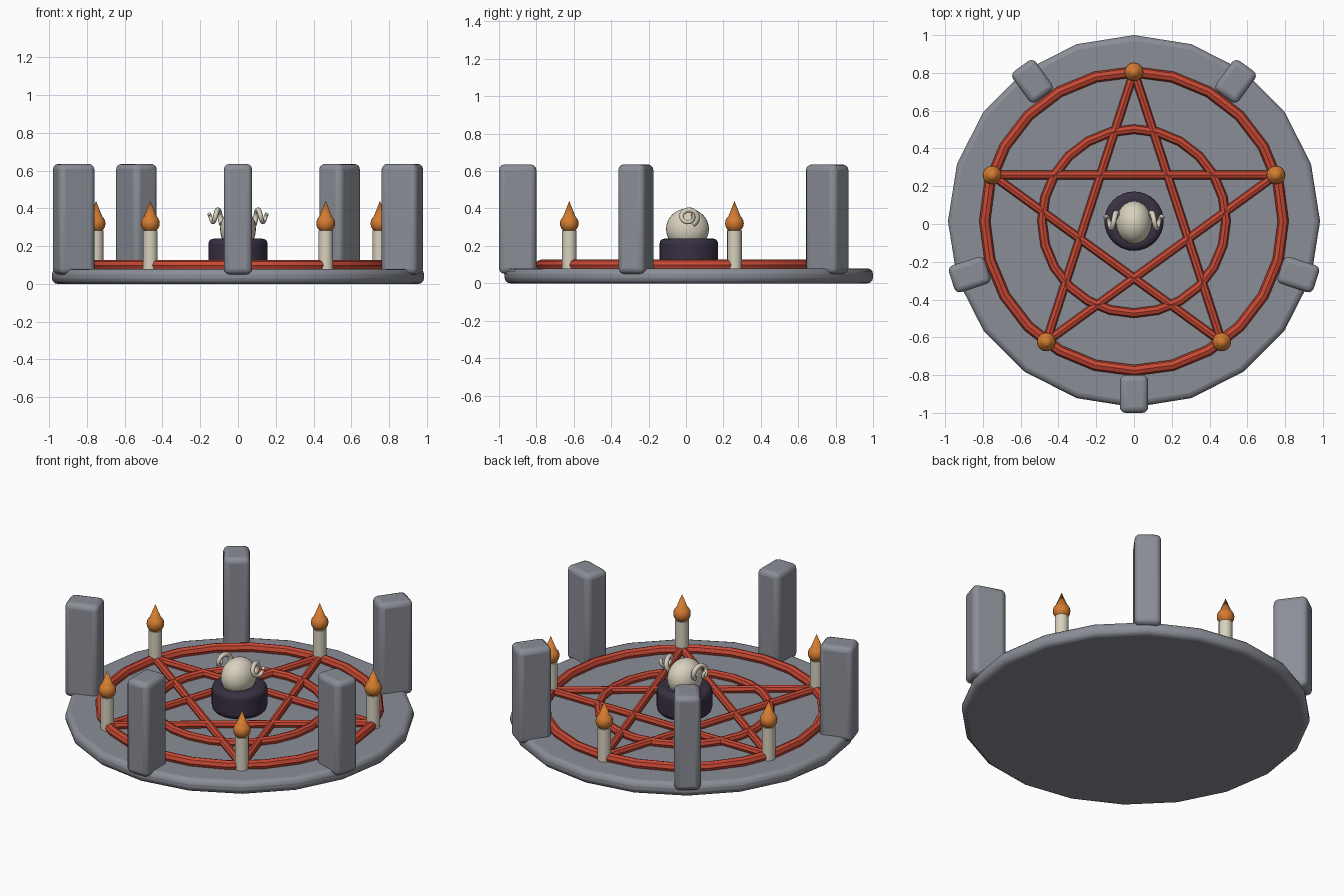
import bpy
from math import sin, cos, pi, radians
from mathutils import Vector

if "Cube" in bpy.data.objects:
    bpy.data.objects.remove(bpy.data.objects["Cube"])

CY = 0.015  # y of the circle's centre


def material(name, rgb):
    m = bpy.data.materials.new(name)
    m.use_nodes = True
    m.diffuse_color = (*rgb, 1)
    m.node_tree.nodes["Principled BSDF"].inputs["Base Color"].default_value = (*rgb, 1)
    return m


stone = material("grey stone", (0.26, 0.27, 0.31))
red = material("red paint", (0.58, 0.065, 0.035))
bone = material("bone and wax", (0.69, 0.64, 0.52))
dark = material("dark purple", (0.04, 0.03, 0.055))
orange = material("flame orange", (0.65, 0.2, 0.03))


def finish(name, mat, bevel=0, segments=3):
    o = bpy.context.object
    o.name = name
    o.data.materials.append(mat)
    if bevel:
        bpy.ops.object.transform_apply(location=False, rotation=False, scale=True)
        b = o.modifiers.new("Bevel", "BEVEL")
        b.width, b.segments = bevel, segments
        b.limit_method = "ANGLE"
    bpy.ops.object.shade_smooth_by_angle(angle=radians(35))
    return o


def cylinder(name, mat, r, z0, z1, x=0, y=CY, sides=24, bevel=0, turn=0):
    bpy.ops.mesh.primitive_cylinder_add(vertices=sides, radius=r, depth=z1 - z0,
                                        location=(x, y, (z0 + z1) / 2), rotation=(0, 0, turn))
    return finish(name, mat, bevel)


def polar(r, degrees):
    a = radians(degrees)
    return r * cos(a), CY + r * sin(a)


# Stone floor
cylinder("floor_slab", stone, 0.985, 0, 0.08, sides=20, bevel=0.03)

# Standing stones
for i in range(5):
    a = -90 + 72 * i
    x, y = polar(0.915, a)
    bpy.ops.mesh.primitive_cube_add(size=1, location=(x, y, 0.343), rotation=(0, 0, radians(a)))
    bpy.context.object.scale = (0.2, 0.15, 0.585)
    finish(f"standing_stone_{i + 1}", stone, 0.03)

# Red rings
for name, r, t in (("outer_ring", 0.79, 0.029), ("inner_ring", 0.487, 0.025)):
    bpy.ops.mesh.primitive_torus_add(major_radius=r, minor_radius=t, major_segments=24,
                                     minor_segments=8, location=(0, CY, 0.098))
    finish(name, red)

# Star bars and candles
tips = [Vector((*polar(0.79, 90 + 72 * i), 0.1)) for i in range(5)]
for i, p in enumerate(tips):
    q = tips[(i + 2) % 5]
    bpy.ops.mesh.primitive_cylinder_add(vertices=8, radius=0.023, depth=(q - p).length,
                                        location=(p + q) / 2)
    bpy.context.object.rotation_euler = (q - p).to_track_quat("Z", "Y").to_euler()
    finish(f"star_bar_{i + 1}", red)
    cylinder(f"candle_{i + 1}", bone, 0.039, 0.08, 0.282, p.x, p.y, 16)
    bpy.ops.mesh.primitive_uv_sphere_add(segments=16, ring_count=10, radius=0.05,
                                         location=(p.x, p.y, 0.32))
    finish(f"flame_base_{i + 1}", orange)
    bpy.ops.mesh.primitive_cone_add(vertices=12, radius1=0.04, depth=0.1,
                                    location=(p.x, p.y, 0.39))
    finish(f"flame_tip_{i + 1}", orange)

# Pedestal and skull
cylinder("pedestal", dark, 0.157, 0.08, 0.24, sides=32, bevel=0.03)
bpy.ops.mesh.primitive_uv_sphere_add(segments=24, ring_count=16, radius=1, location=(0, CY - 0.007, 0.29))
bpy.context.object.scale = (0.095, 0.115, 0.11)
finish("skull", bone)

# Curled horns
for side, label in ((1, "left"), (-1, "right")):
    curve = bpy.data.curves.new(f"{label}_horn", "CURVE")
    curve.dimensions = "3D"
    curve.bevel_depth, curve.bevel_resolution = 0.015, 2
    curve.use_fill_caps = True
    line = curve.splines.new("POLY")
    count = 26
    line.points.add(count - 1)
    for i, pt in enumerate(line.points):
        t = i / (count - 1)
        a = -0.35 * pi + 2.6 * pi * t
        k = 1 - 0.5 * t
        pt.co = (side * (0.085 + 0.068 * t), 0.013 + 0.05 * k * cos(a), 0.355 + 0.044 * k * sin(a), 1)
        pt.radius = 1.05 - 0.4 * t
    line.use_smooth = True
    horn = bpy.data.objects.new(f"{label}_horn", curve)
    curve.materials.append(bone)
    bpy.context.collection.objects.link(horn)
